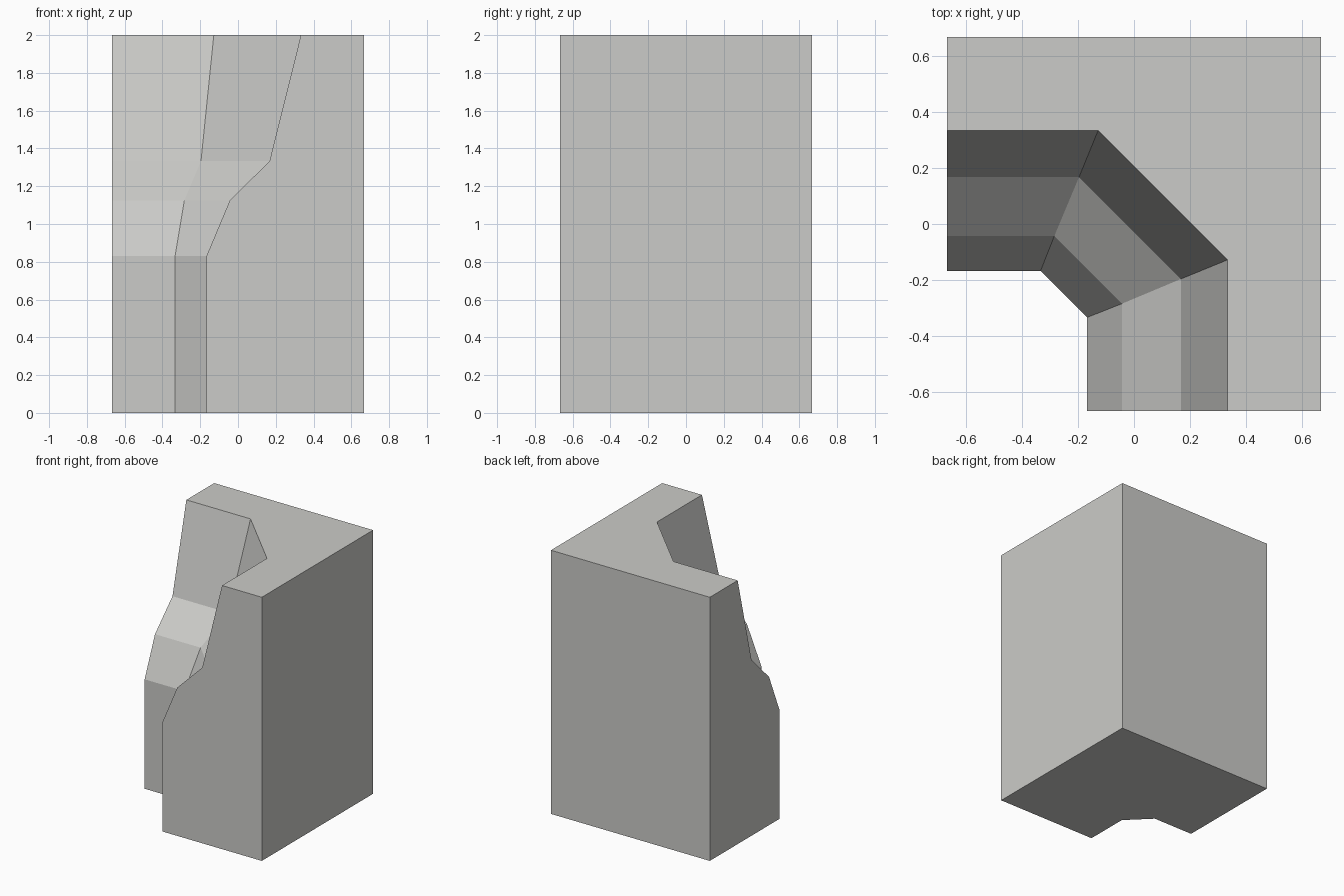
import bpy
import bmesh

cube = bpy.data.objects.get("Cube")
if cube:
    bpy.data.objects.remove(cube, do_unlink=True)

# One plain stone colour
stone = bpy.data.materials.new("light_grey_stone")
stone.use_nodes = True
colour = (0.6, 0.6, 0.58, 1)
stone.diffuse_color = colour
stone.node_tree.nodes["Principled BSDF"].inputs["Base Color"].default_value = colour

HALF = 2 / 3
# Height, inner wall offset, chamfer corner offset
profile = [
    (0, -0.167, -0.333),
    (0.83, -0.167, -0.333),
    (1.125, -0.043, -0.284),
    (1.333, 0.167, -0.196),
    (2, 0.333, -0.128),
]


def corner_section(bm, z, inner, bend):
    """L-shaped section with a chamfered inner corner, symmetric about x = y."""
    points = [
        (HALF, -HALF), (HALF, HALF), (-HALF, HALF),
        (-HALF, inner), (bend, inner), (inner, bend), (inner, -HALF),
    ]
    return [bm.verts.new((x, y, z)) for x, y in points]


# Stack the sections and skin between them
bm = bmesh.new()
rings = [corner_section(bm, *level) for level in profile]
for low, high in zip(rings, rings[1:]):
    for i in range(len(low)):
        j = (i + 1) % len(low)
        bm.faces.new((low[i], low[j], high[j], high[i]))

# Bottom and top caps
bm.faces.new(rings[0][::-1])
bm.faces.new(rings[-1])

# Merge the flat outer wall strips into single faces
bmesh.ops.dissolve_limit(bm, angle_limit=0.001, verts=bm.verts, edges=bm.edges)
bmesh.ops.recalc_face_normals(bm, faces=bm.faces)

mesh = bpy.data.meshes.new("corner_wall")
bm.to_mesh(mesh)
bm.free()
mesh.materials.append(stone)
wall = bpy.data.objects.new("corner_wall", mesh)
bpy.context.collection.objects.link(wall)
